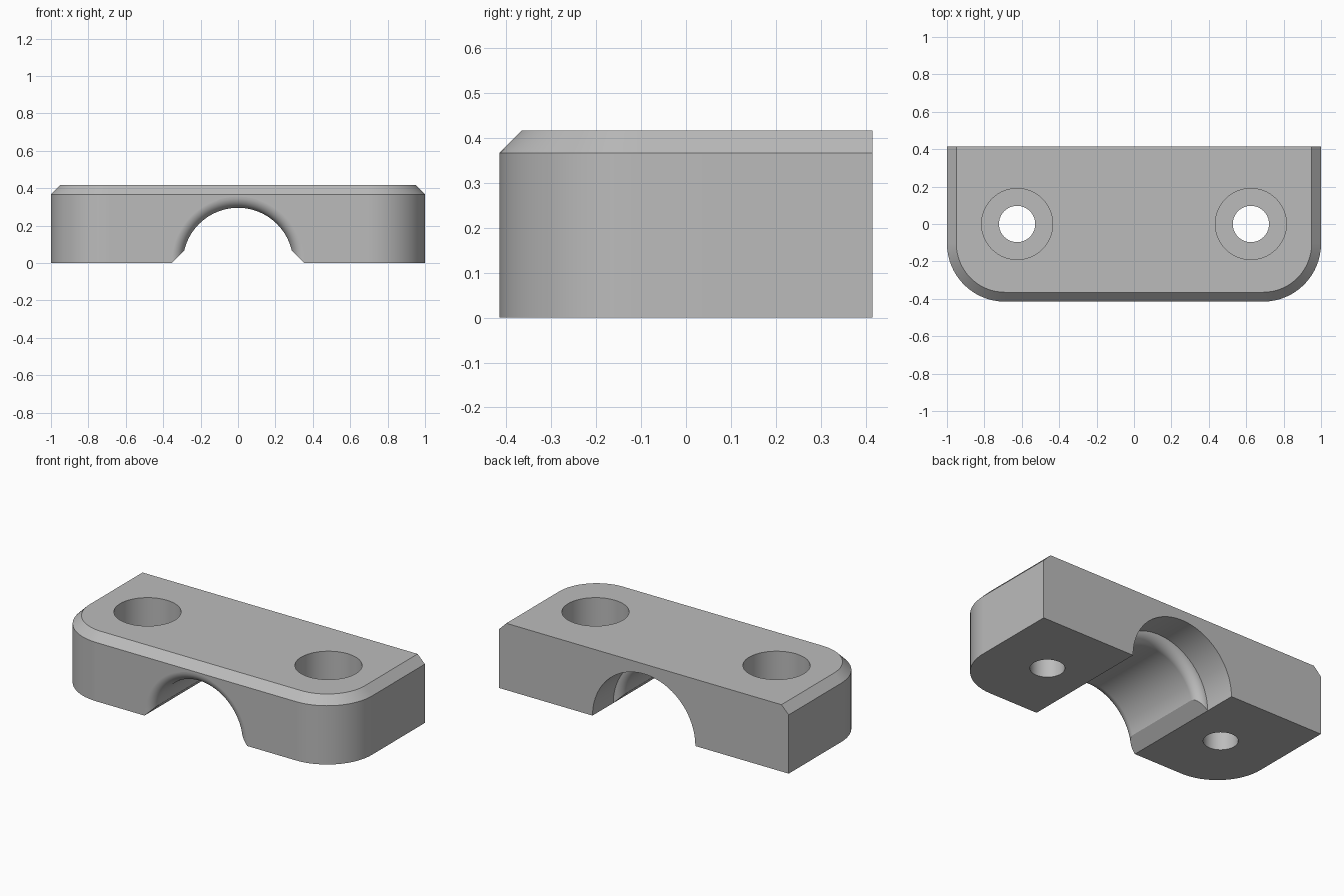
import bpy, bmesh, math
from mathutils import Matrix

cube = bpy.data.objects.get("Cube")
if cube:
    bpy.data.objects.remove(cube, do_unlink=True)

HALF_Y, HEIGHT, CHAMFER, CORNER = 0.415, 0.417, 0.05, 0.31
BORE, WIDE, STEP_Y = 0.295, 0.355, 0.21
HOLE_X, HEAD_FLOOR = 0.625, 0.2

grey = bpy.data.materials.new("grey")
grey.use_nodes = True
grey.diffuse_color = (0.5, 0.5, 0.5, 1)
grey.node_tree.nodes["Principled BSDF"].inputs["Base Color"].default_value = (0.5, 0.5, 0.5, 1)


def make(name, bm):
    bmesh.ops.recalc_face_normals(bm, faces=bm.faces)
    mesh = bpy.data.meshes.new(name)
    bm.to_mesh(mesh)
    bm.free()
    mesh.materials.append(grey)
    ob = bpy.data.objects.new(name, mesh)
    bpy.context.collection.objects.link(ob)
    return ob


def loft(name, rings):
    """Closed solid through matching rings of points."""
    bm = bmesh.new()
    rows = [[bm.verts.new(p) for p in ring] for ring in rings]
    for a, b in zip(rows, rows[1:]):
        for i in range(len(a)):
            j = (i + 1) % len(a)
            bm.faces.new((a[i], a[j], b[j], b[i]))
    bm.faces.new(rows[0])
    bm.faces.new(rows[-1])
    return make(name, bm)


def lathe(name, profile, matrix, sides):
    """Turned solid from (radius, height) pairs along a local z axis."""
    turns = [2 * math.pi * i / sides for i in range(sides)]
    ob = loft(name, [[(r * math.cos(t), r * math.sin(t), h) for t in turns]
                     for r, h in profile])
    ob.data.transform(matrix)
    return ob


def outline(inset, z):
    """Plan with a square back and two rounded front corners."""
    r = CORNER - inset
    cx, cy = 1 - CORNER, CORNER - HALF_Y
    arc = [math.pi / 2 * i / 16 for i in range(17)]
    right = [(cx + r * math.sin(t), cy - r * math.cos(t), z) for t in arc]
    right.append((1 - inset, HALF_Y, z))
    return right + [(-x, y, z) for x, y, z in reversed(right)]


# Block with chamfered top edge on the front and sides
body = loft("clamp_body", [outline(0, 0), outline(0, HEIGHT - CHAMFER),
                           outline(CHAMFER, HEIGHT)])

# Channel cutter: rounded lips and a wider recess at the back
lip = WIDE - BORE
arc = [math.pi / 2 * i / 10 for i in range(11)]
front = [(WIDE - lip * math.sin(t), -HALF_Y + lip - lip * math.cos(t)) for t in arc]
back = [(WIDE - lip * math.cos(t), STEP_Y - lip + lip * math.sin(t)) for t in arc]
channel = lathe("channel_cutter", [(WIDE, -0.6)] + front + back + [(WIDE, 0.6)],
                Matrix.Rotation(-math.pi / 2, 4, "X"), 96)

# Bevel cutter for the lower edges of the channel
section = [(-0.405, -0.05), (0.405, -0.05), (0.285, 0.07), (-0.285, 0.07)]
bevel = loft("bevel_cutter", [[(x, y, z) for x, z in section] for y in (-0.6, STEP_Y)])

# Screw hole cutters with wide head recesses
hole = [(0.097, -0.1), (0.097, HEAD_FLOOR), (0.19, HEAD_FLOOR), (0.19, 0.6)]
holes = [lathe("screw_hole_cutter", hole, Matrix.Translation((s * HOLE_X, 0, 0)), 64)
         for s in (-1, 1)]

bpy.ops.object.select_all(action="DESELECT")
bpy.context.view_layer.objects.active = body
body.select_set(True)
for cutter in [channel, bevel] + holes:
    mod = body.modifiers.new("cut", "BOOLEAN")
    mod.operation, mod.solver, mod.object = "DIFFERENCE", "EXACT", cutter
    bpy.ops.object.modifier_apply(modifier=mod.name)
    bpy.data.objects.remove(cutter, do_unlink=True)

# Smooth curves, crisp edges
bpy.ops.object.shade_smooth_by_angle(angle=math.radians(30))
mod = body.modifiers.new("even_normals", "WEIGHTED_NORMAL")
mod.keep_sharp = True
